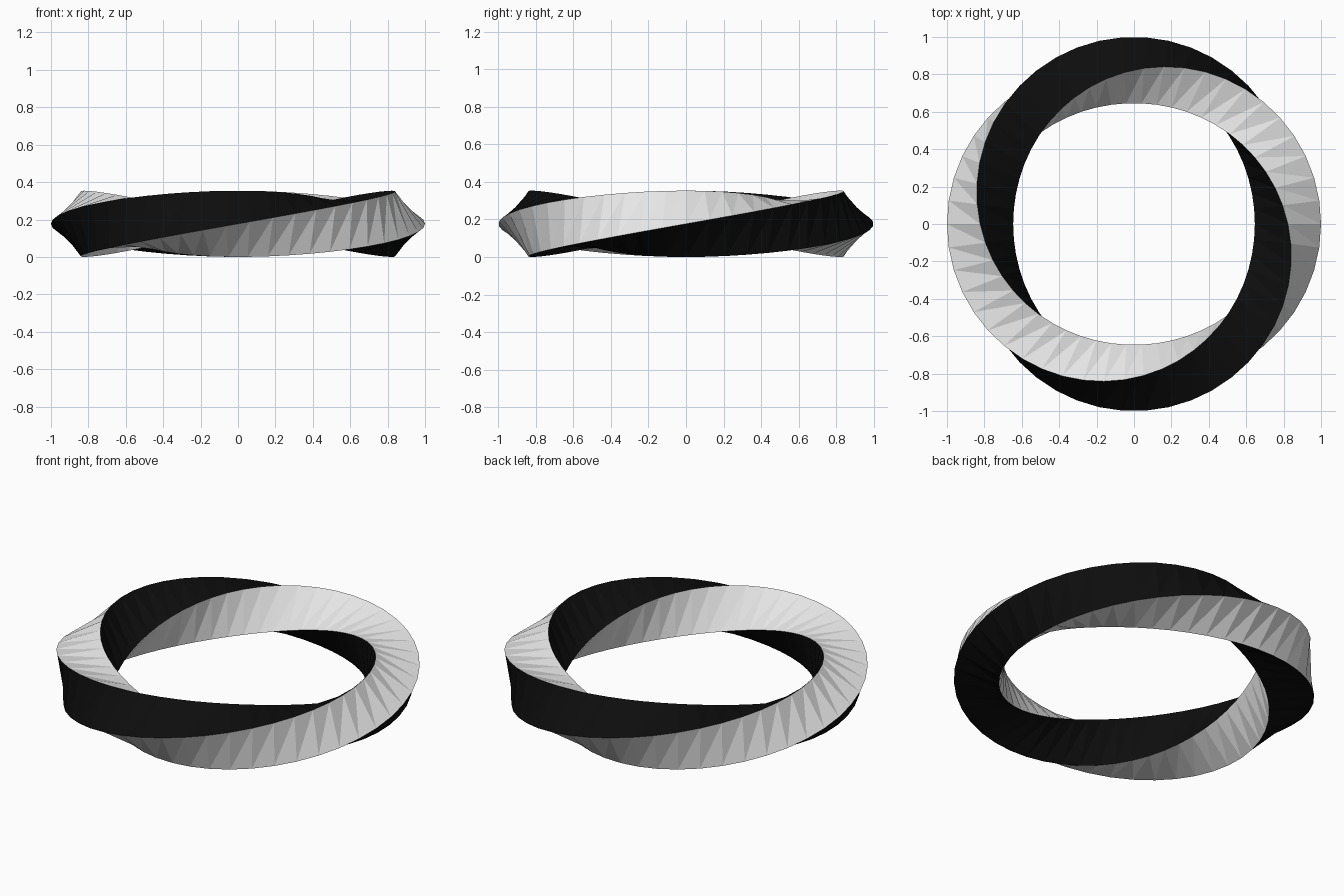
import bpy, bmesh
from math import cos, sin, tau

cube = bpy.data.objects.get("Cube")
if cube:
    bpy.data.objects.remove(cube, do_unlink=True)

SEGMENTS = 50        # steps around the ring
SIDES = 4            # square cross-section
RING_RADIUS = 0.823
CORNER_RADIUS = 0.177


def flat_material(name, value):
    mat = bpy.data.materials.new(name)
    mat.use_nodes = True
    color = (value, value, value, 1)
    mat.diffuse_color = color
    mat.node_tree.nodes["Principled BSDF"].inputs["Base Color"].default_value = color
    return mat


# Square section swept round a circle, making one full twist on the way
bm = bmesh.new()
rings = []
for i in range(SEGMENTS):
    turn = tau * i / SEGMENTS
    ring = []
    for k in range(SIDES):
        corner = turn + tau * k / SIDES
        radius = RING_RADIUS + CORNER_RADIUS * cos(corner)
        height = CORNER_RADIUS * (1 + sin(corner))
        ring.append(bm.verts.new((radius * cos(turn), radius * sin(turn), height)))
    rings.append(ring)

# Four twisted bands in alternating colours, each step split in two triangles
for i in range(SEGMENTS):
    here, there = rings[i], rings[(i + 1) % SEGMENTS]
    for k in range(SIDES):
        n = (k + 1) % SIDES
        for corners in ((here[k], there[k], there[n]), (here[k], there[n], here[n])):
            face = bm.faces.new(corners)
            face.material_index = k % 2
bmesh.ops.recalc_face_normals(bm, faces=bm.faces)

mesh = bpy.data.meshes.new("twisted_ring")
bm.to_mesh(mesh)
bm.free()
mesh.materials.append(flat_material("white", 0.8))
mesh.materials.append(flat_material("black", 0.004))
ring_object = bpy.data.objects.new("twisted_ring", mesh)
bpy.context.collection.objects.link(ring_object)
